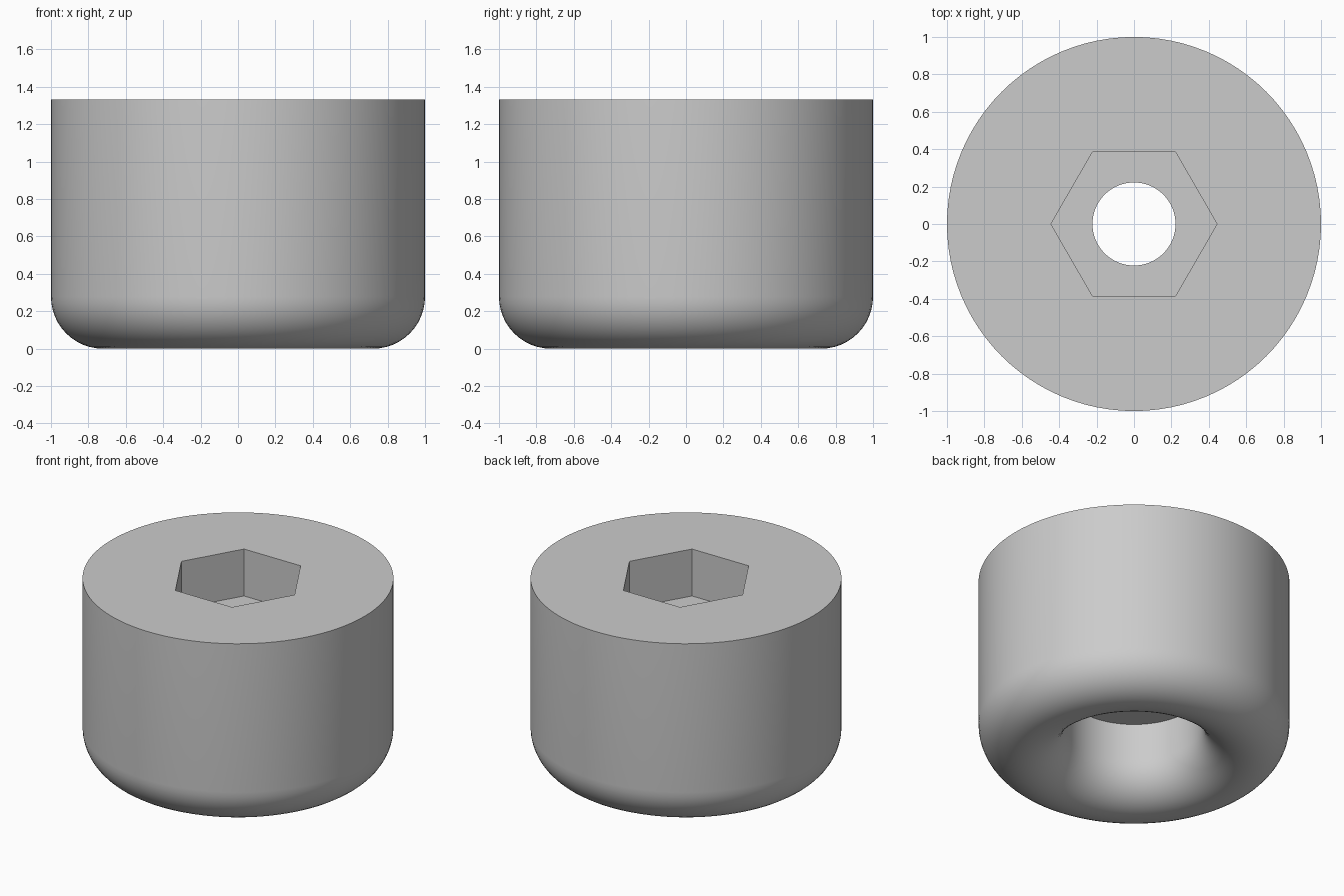
import bpy, bmesh
from math import sin, cos, pi, radians

cube = bpy.data.objects.get("Cube")
if cube:
    bpy.data.objects.remove(cube, do_unlink=True)

OUTER, BORE, HOLE = 1.0, 0.444, 0.222   # radii
HEIGHT, SOCKET_FLOOR, BORE_TOP = 1.333, 1.0, 0.533
SEGMENTS, ROUND_STEPS = 96, 24

grey = bpy.data.materials.new("plain grey")
grey.use_nodes = True
colour = (0.6, 0.6, 0.6, 1)
grey.diffuse_color = colour
grey.node_tree.nodes["Principled BSDF"].inputs["Base Color"].default_value = colour


def lathe(name, profile, sides):
    """Revolve a closed (radius, height) loop around z."""
    bm = bmesh.new()
    rings = []
    for i in range(sides):
        a = 2 * pi * i / sides
        rings.append([bm.verts.new((r * cos(a), r * sin(a), z)) for r, z in profile])
    n = len(profile)
    for i, ring in enumerate(rings):
        after = rings[(i + 1) % sides]
        for j in range(n):
            k = (j + 1) % n
            bm.faces.new((ring[j], after[j], after[k], ring[k]))
    bmesh.ops.recalc_face_normals(bm, faces=bm.faces)
    mesh = bpy.data.meshes.new(name)
    bm.to_mesh(mesh)
    bm.free()
    mesh.materials.append(grey)
    obj = bpy.data.objects.new(name, mesh)
    bpy.context.collection.objects.link(obj)
    return obj


# Foot body: fully rounded lower rim, counterbore below, through hole
tube = (OUTER - BORE) / 2
middle = (OUTER + BORE) / 2
rim = [(middle + tube * cos(t), tube - tube * sin(t))
       for t in (pi * i / ROUND_STEPS for i in range(ROUND_STEPS + 1))]
body = lathe("rounded_foot", [(HOLE, HEIGHT), (OUTER, HEIGHT)] + rim
             + [(BORE, BORE_TOP), (HOLE, BORE_TOP)], SEGMENTS)

# Hexagonal socket cut into the top, corners on the x axis
cutter = lathe("socket_cutter", [(0.1, SOCKET_FLOOR), (BORE, SOCKET_FLOOR),
                                 (BORE, HEIGHT + 0.2), (0.1, HEIGHT + 0.2)], 6)
cutter.hide_render = True
cut = body.modifiers.new("hex socket", 'BOOLEAN')
cut.operation = 'DIFFERENCE'
cut.solver = 'EXACT'
cut.object = cutter

bpy.ops.object.select_all(action='DESELECT')
body.select_set(True)
bpy.context.view_layer.objects.active = body
bpy.ops.object.modifier_apply(modifier=cut.name)
bpy.data.objects.remove(cutter, do_unlink=True)
bpy.ops.object.shade_smooth_by_angle(angle=radians(30))
